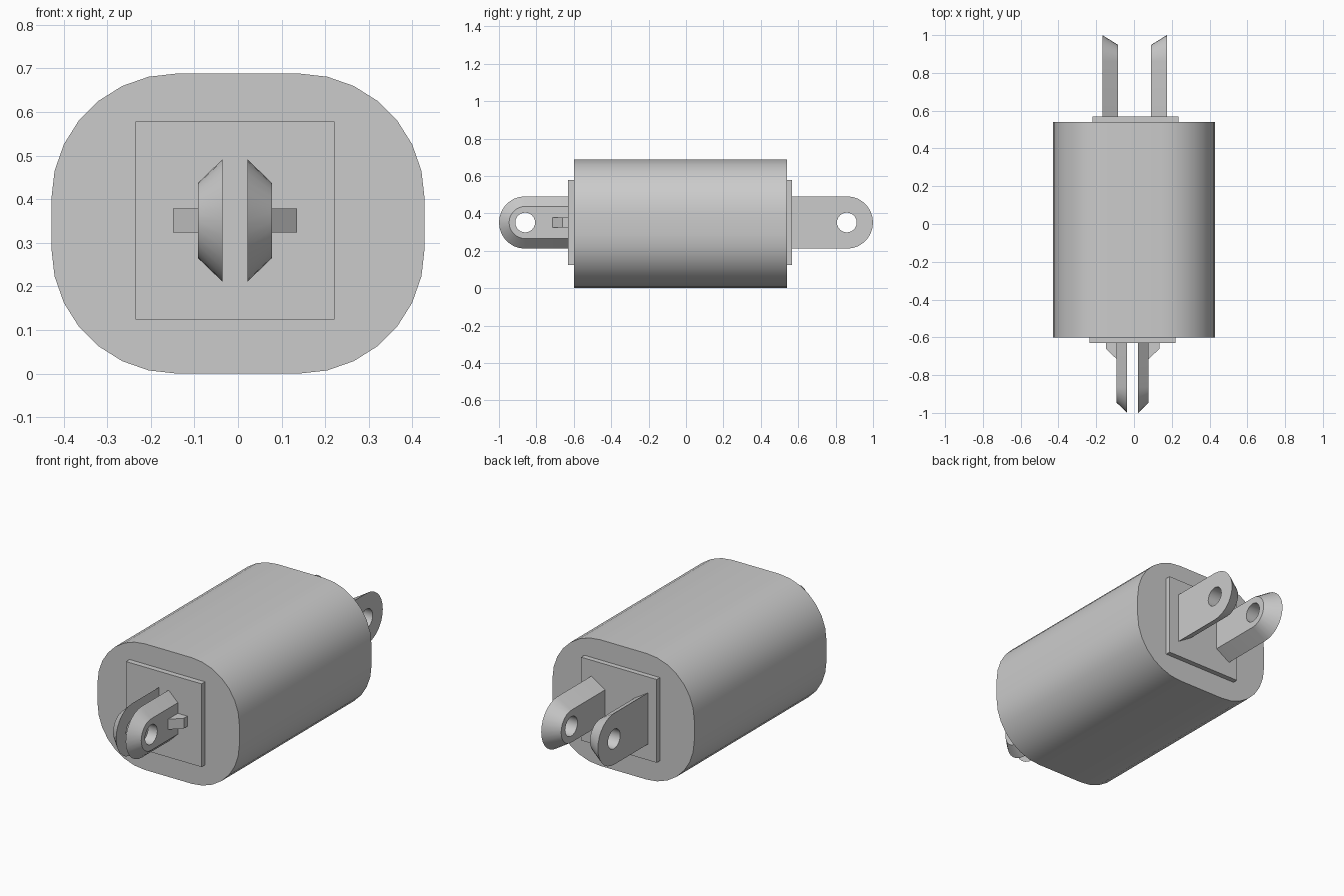
import bpy, bmesh
from math import sin, cos, pi, radians

MID = 0.344      # height of the body's axis

cube = bpy.data.objects.get("Cube")
if cube:
    bpy.data.objects.remove(cube, do_unlink=True)

grey = bpy.data.materials.new("plain grey")
grey.use_nodes = True
colour = (0.6, 0.6, 0.6, 1)
grey.diffuse_color = colour
grey.node_tree.nodes["Principled BSDF"].inputs["Base Color"].default_value = colour


def loft(name, ring_a, ring_b):
    """Closed solid between two matching rings of points."""
    bm = bmesh.new()
    a = [bm.verts.new(p) for p in ring_a]
    b = [bm.verts.new(p) for p in ring_b]
    bm.faces.new(a)
    bm.faces.new(b)
    for i in range(len(a)):
        j = (i + 1) % len(a)
        bm.faces.new((a[i], a[j], b[j], b[i]))
    bmesh.ops.recalc_face_normals(bm, faces=bm.faces)
    mesh = bpy.data.meshes.new(name)
    bm.to_mesh(mesh)
    bm.free()
    mesh.materials.append(grey)
    obj = bpy.data.objects.new(name, mesh)
    bpy.context.collection.objects.link(obj)
    return obj


def smooth(obj):
    bpy.ops.object.select_all(action='DESELECT')
    obj.select_set(True)
    bpy.context.view_layer.objects.active = obj
    bpy.ops.object.shade_smooth_by_angle(angle=radians(25))


def box(name, x0, x1, y0, y1, z0, z1):
    ring = [(x0, z0), (x1, z0), (x1, z1), (x0, z1)]
    return loft(name, [(x, y0, z) for x, z in ring], [(x, y1, z) for x, z in ring])


def lug(name, x_wide, x_narrow, y_base, end, r_wide, r_narrow):
    """Round-ended prong tapering across its thickness, with a pin hole."""
    cy, cz, steps = 0.86 * end, 0.351, 14

    def ring(x, r):
        arc = [pi * i / steps - pi / 2 for i in range(steps + 1)]
        pts = [(x, cy + end * r * cos(t), cz + r * sin(t)) for t in arc]
        return pts + [(x, y_base, cz + r), (x, y_base, cz - r)]

    obj = loft(name, ring(x_wide, r_wide), ring(x_narrow, r_narrow))
    circle = [(cy + 0.053 * cos(t), cz + 0.053 * sin(t))
              for t in (2 * pi * i / 24 for i in range(24))]
    cutter = loft("hole_cutter", [(-1, y, z) for y, z in circle],
                  [(1, y, z) for y, z in circle])
    cutter.hide_render = True
    cut = obj.modifiers.new("hole", 'BOOLEAN')
    cut.operation, cut.solver, cut.object = 'DIFFERENCE', 'EXACT', cutter
    bpy.context.view_layer.objects.active = obj
    bpy.ops.object.modifier_apply(modifier=cut.name)
    bpy.data.objects.remove(cutter, do_unlink=True)
    smooth(obj)


# Body: rounded rectangle run front to back
profile = []
for k, (sx, sz) in enumerate([(1, 1), (-1, 1), (-1, -1), (1, -1)]):
    for i in range(8):
        t = (k + i / 7) * pi / 2
        profile.append((sx * 0.141 + 0.287 * cos(t), MID + sz * 0.057 + 0.287 * sin(t)))
smooth(loft("body", [(x, -0.6, z) for x, z in profile],
            [(x, 0.54, z) for x, z in profile]))

# Mounting plates
box("front_plate", -0.235, 0.221, -0.63, -0.6, 0.124, 0.578)
box("back_plate", -0.221, 0.235, 0.54, 0.568, 0.124, 0.578)

# Prongs and side tabs, mirrored about slightly offset centre lines
for side, word in ((1, "left"), (-1, "right")):
    front = -0.007
    lug(f"front_{word}_prong", front + side * 0.029, front + side * 0.085,
        -0.63, -1, 0.14, 0.086)
    lug(f"back_{word}_prong", 0.003 + side * 0.171, 0.003 + side * 0.087,
        0.568, 1, 0.14, 0.088)
    inner, outer = front + side * 0.085, front + side * 0.142
    wedge = [(inner, -0.63), (outer, -0.63), (outer, -0.66), (inner, -0.715)]
    loft(f"front_{word}_tab", [(x, y, 0.323) for x, y in wedge],
         [(x, y, 0.379) for x, y in wedge])
